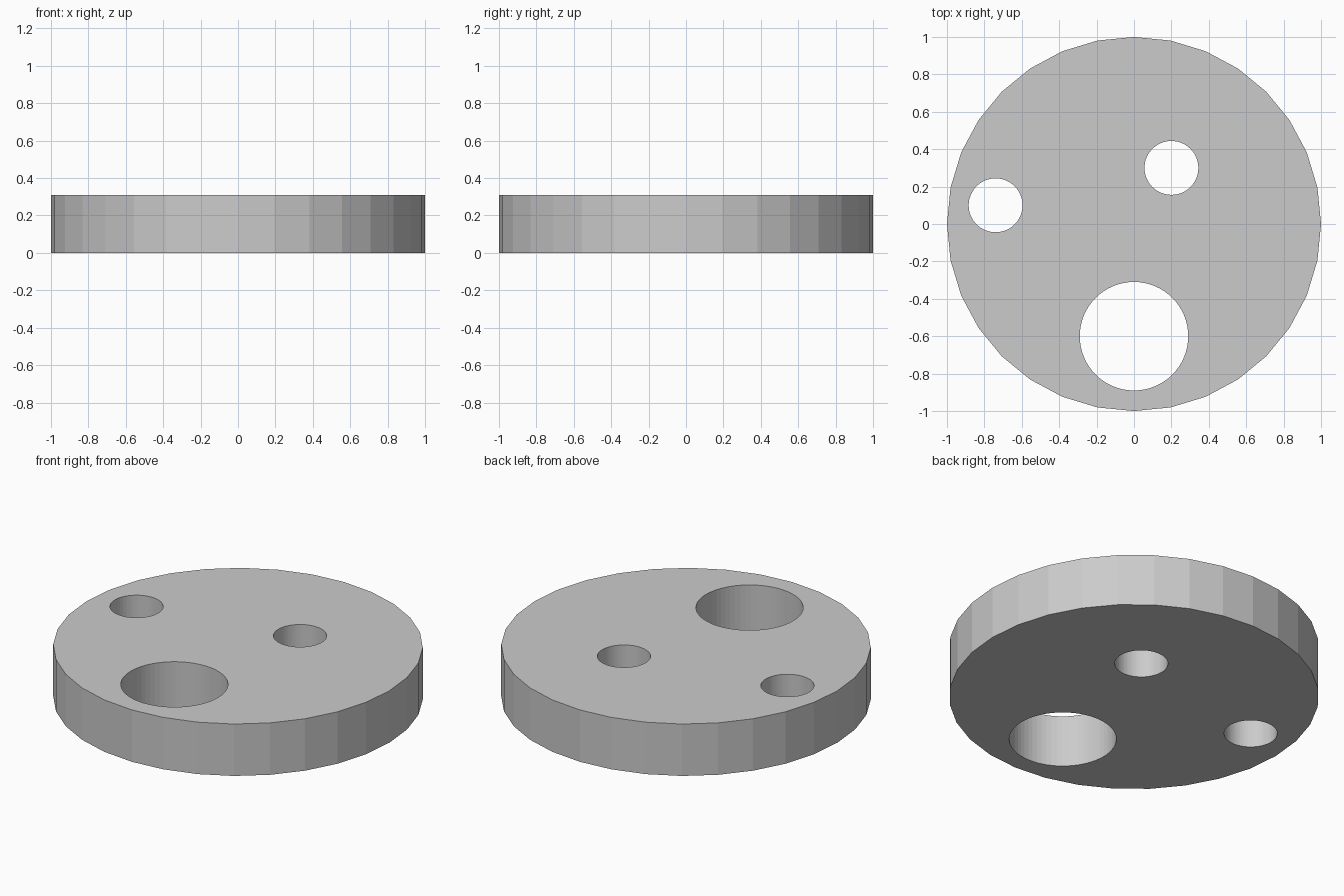
import bpy

if "Cube" in bpy.data.objects:
    bpy.data.objects.remove(bpy.data.objects["Cube"])

HEIGHT = 0.31


def cylinder(name, x, y, radius, sides, z0, z1):
    bpy.ops.mesh.primitive_cylinder_add(vertices=sides, radius=radius, depth=z1 - z0,
                                        location=(x, y, (z0 + z1) / 2))
    obj = bpy.context.object
    obj.name = name
    return obj


# Low-poly round plate
disc = cylinder("disc_plate", 0, 0, 1.0, 32, 0, HEIGHT)

# Through holes: x, y, radius
holes = [(0, -0.6, 0.29), (-0.74, 0.10, 0.144), (0.20, 0.30, 0.144)]
for i, (x, y, r) in enumerate(holes):
    cutter = cylinder(f"hole_cutter_{i + 1}", x, y, r, 64, -0.1, HEIGHT + 0.1)
    cutter.hide_render = True
    cutter.hide_set(True)
    cut = disc.modifiers.new(f"hole_{i + 1}", 'BOOLEAN')
    cut.operation = 'DIFFERENCE'
    cut.solver = 'EXACT'
    cut.object = cutter
